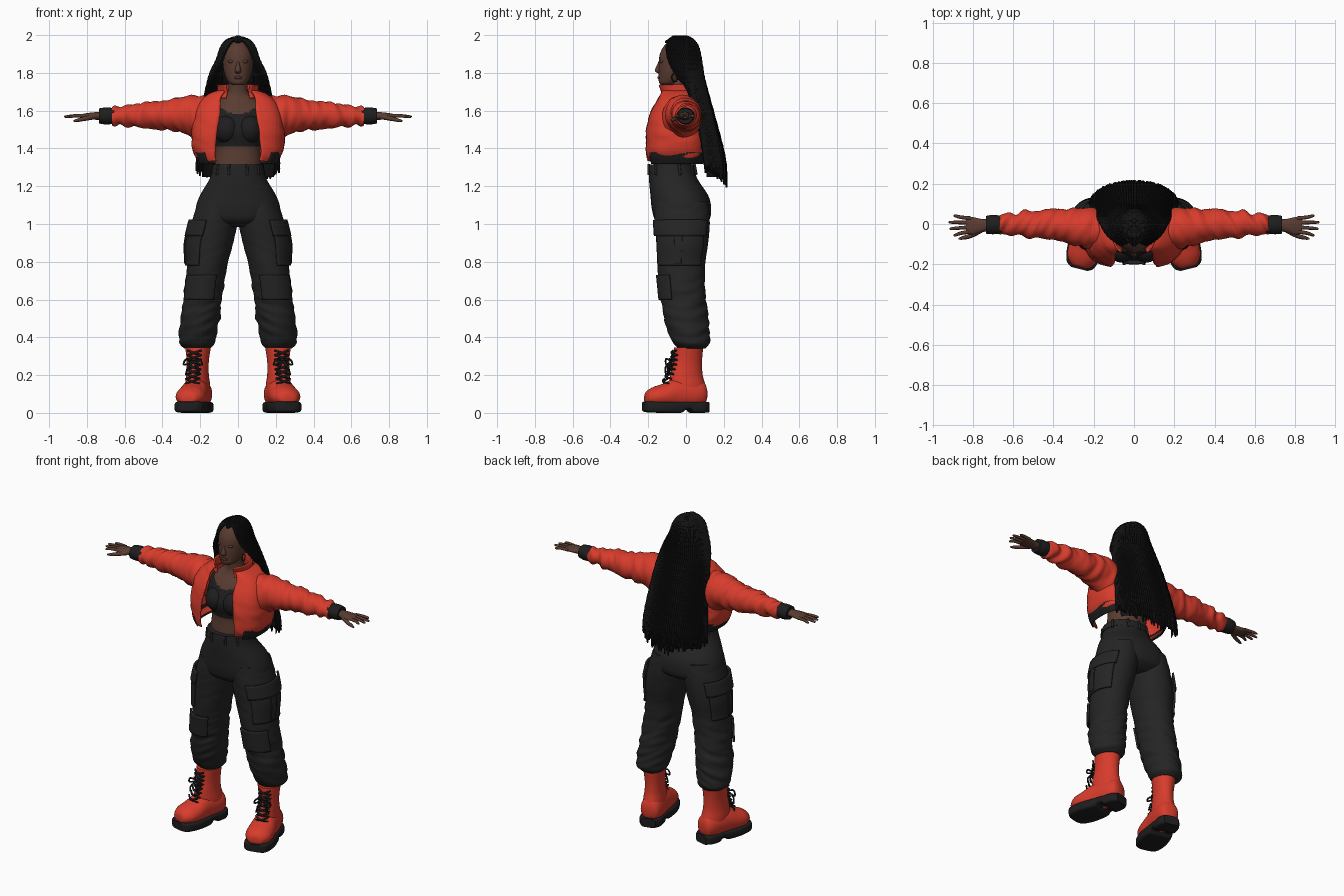
import bpy, bmesh, random
from math import sin, cos, radians, copysign
from mathutils import Vector, Matrix, noise

random.seed(4)
if "Cube" in bpy.data.objects:
    bpy.data.objects.remove(bpy.data.objects["Cube"])


def material(name, *rgb):
    m = bpy.data.materials.new(name)
    m.use_nodes = True
    m.diffuse_color = (*rgb, 1)
    m.node_tree.nodes["Principled BSDF"].inputs["Base Color"].default_value = (*rgb, 1)
    return m


RED = material("bright red", .68, .045, .025)
SKIN = material("brown skin", .1, .045, .03)
LIPS = material("dark lips", .08, .03, .022)
PANTS = material("charcoal cloth", .018, .018, .019)
BLACK = material("black knit", .013, .013, .014)
HAIR = material("black hair", .006, .006, .006)
SOLE = material("dark rubber", .014, .013, .013)


def finish(source, name, mat, mirror=False, thick=0):
    """Turn a bmesh or mesh into a smooth shaded object."""
    mesh = source
    if isinstance(source, bmesh.types.BMesh):
        mesh = bpy.data.meshes.new(name)
        source.to_mesh(mesh)
        source.free()
    obj = bpy.data.objects.new(name, mesh)
    bpy.context.scene.collection.objects.link(obj)
    mesh.materials.clear()
    mesh.materials.append(mat)
    bpy.ops.object.select_all(action='DESELECT')
    obj.select_set(True)
    bpy.context.view_layer.objects.active = obj
    bpy.ops.object.shade_smooth_by_angle(angle=radians(50))
    if thick:
        mod = obj.modifiers.new("thickness", 'SOLIDIFY')
        mod.thickness, mod.offset = thick, 1
    if mirror:
        obj.modifiers.new("mirror", 'MIRROR')
    return obj


def spline(rows, steps):
    """Smooth curve through rows of numbers."""
    rows = [Vector(r) for r in rows]
    out = []
    for i in range(len(rows) - 1):
        a, b, c, d = (rows[min(max(i + k, 0), len(rows) - 1)] for k in (-1, 0, 1, 2))
        for s in range(steps):
            t = s / steps
            out.append(b + (c - a) * (t / 2) + (a * 2 - b * 5 + c * 4 - d) * (t * t / 2)
                       + (b * 3 - a - c * 3 + d) * (t ** 3 / 2))
    return out + [rows[-1]]


def loft(name, rows, mat, axis=2, n=32, steps=5, power=2, face=-90, wrinkle=None, mirror=False, thick=0):
    """Skin rings (place, centre, centre, radius, radius[, half opening angle])."""
    gap = len(rows[0]) > 5
    a, b = (axis + 1) % 3, (axis + 2) % 3
    bm = bmesh.new()
    rings = []
    for row in spline(rows, steps):
        g = row[5] if gap else 0
        centre = Vector((0, 0, 0))
        centre[axis], centre[a], centre[b] = row[:3]
        ring = []
        for j in range(n + gap):
            ang = radians(face + g + (360 - 2 * g) * j / n)
            off = Vector((0, 0, 0))
            off[a] = row[3] * copysign(abs(cos(ang)) ** (2 / power), cos(ang))
            off[b] = row[4] * copysign(abs(sin(ang)) ** (2 / power), sin(ang))
            p = centre + off
            if wrinkle:
                q = p * 8
                q[axis] = row[0] * 28 + off[a] * 14
                p += off.normalized() * noise.noise(q) * wrinkle(row[0])
            ring.append(bm.verts.new(p))
        rings.append(ring)
    for low, high in zip(rings, rings[1:]):
        for j in range(n):
            k = (j + 1) % (n + gap)
            bm.faces.new((low[j], low[k], high[k], high[j]))
    if not gap:
        bm.faces.new(rings[0][::-1])
        bm.faces.new(rings[-1])
    return finish(bm, name, mat, mirror, thick)


def rods(name, paths, mat, mirror=False, res=2):
    """Round rods along paths of (x, y, z, radius)."""
    curve = bpy.data.curves.new(name, 'CURVE')
    curve.dimensions, curve.bevel_depth = '3D', 1
    curve.bevel_resolution, curve.use_fill_caps = res, True
    for path in paths:
        s = curve.splines.new('POLY')
        s.points.add(len(path) - 1)
        for point, (x, y, z, r) in zip(s.points, path):
            point.co, point.radius = (x, y, z, 1), r
    temp = bpy.data.objects.new(name + "_path", curve)
    bpy.context.scene.collection.objects.link(temp)
    graph = bpy.context.evaluated_depsgraph_get()
    mesh = bpy.data.meshes.new_from_object(temp.evaluated_get(graph))
    bpy.data.objects.remove(temp)
    return finish(mesh, name, mat, mirror)


def ball(name, place, size, mat, mirror=False):
    bm = bmesh.new()
    bmesh.ops.create_uvsphere(bm, u_segments=24, v_segments=16, radius=1,
                              matrix=Matrix.LocRotScale(Vector(place), None, Vector(size)))
    return finish(bm, name, mat, mirror)


# Head and face
loft("head", [(1.735, 0, -.1, .028, .03), (1.75, 0, -.085, .05, .058), (1.79, 0, -.06, .07, .085),
              (1.84, 0, -.045, .08, .1), (1.9, 0, -.04, .082, .098), (1.95, 0, -.035, .06, .075),
              (1.978, 0, -.03, .025, .035)], SKIN)
loft("nose", [(1.798, 0, -.138, .012, .01), (1.812, 0, -.143, .017, .022), (1.85, 0, -.138, .008, .012),
              (1.875, 0, -.13, .006, .008)], SKIN, n=16)
ball("eyelids", (.034, -.127, 1.86), (.018, .012, .009), SKIN, True)
ball("lips", (0, -.138, 1.775), (.023, .014, .009), LIPS)
rods("earrings", [[(.082, -.06 + .016 * cos(t), 1.775 + .022 * sin(t), .003)
                   for t in (radians(30 * k) for k in range(13))]], BLACK, True)

# Torso with a scooped crop top coloured by height
torso = loft("torso", [(1.27, 0, -.075, .12, .1), (1.33, 0, -.07, .122, .1), (1.41, 0, -.06, .122, .105),
                       (1.5, 0, -.06, .15, .12), (1.6, 0, -.04, .155, .095), (1.66, 0, -.03, .095, .062),
                       (1.7, 0, -.03, .055, .052), (1.78, 0, -.04, .05, .05)], SKIN, n=64, steps=10)
torso.data.materials.append(BLACK)
for f in torso.data.polygons:
    x, y, z = f.center
    f.material_index = int(1.41 < z < 1.58 + 5 * x * x)
ball("crop_top_bust", (.06, -.12, 1.5), (.07, .072, .075), BLACK, True)

# Cropped jacket
loft("jacket_body", [(1.335, 0, -.055, .2, .15, 25), (1.37, 0, -.055, .225, .156, 23), (1.43, 0, -.055, .238, .157, 20),
                     (1.51, 0, -.058, .236, .148, 18), (1.59, 0, -.05, .222, .135, 16), (1.65, 0, -.04, .19, .112, 20),
                     (1.685, 0, -.035, .145, .1, 25), (1.7, 0, -.035, .105, .095, 28)],
     RED, n=64, power=3, wrinkle=lambda z: .006, thick=.008)
loft("jacket_hem", [(1.322, 0, -.055, .2, .15, 42), (1.35, 0, -.055, .215, .159, 42), (1.38, 0, -.055, .226, .162, 42)],
     BLACK, n=64, power=3, thick=.008)
loft("jacket_collar", [(1.665, 0, -.035, .118, .102, 30), (1.7, 0, -.04, .1, .1, 33), (1.738, 0, -.05, .1, .112, 38)],
     RED, thick=.01)
loft("sleeves", [(.13, -.03, 1.585, .08, .08), (.2, -.025, 1.568, .105, .115), (.3, -.012, 1.577, .088, .09),
                 (.42, 0, 1.577, .073, .077), (.52, -.002, 1.575, .066, .065), (.61, -.003, 1.572, .055, .052),
                 (.65, -.003, 1.571, .054, .05), (.668, -.003, 1.571, .045, .042)],
     RED, axis=0, steps=10, wrinkle=lambda x: .017 if x > .2 else .006, mirror=True)
loft("sleeve_cuffs", [(.655, -.003, 1.572, .044, .042), (.7, -.003, 1.572, .048, .045), (.735, -.004, 1.572, .044, .04)],
     BLACK, axis=0, mirror=True)

# Hands
loft("palms", [(.71, -.005, 1.572, .028, .022), (.755, -.008, 1.572, .033, .02), (.8, -.01, 1.571, .044, .016),
               (.835, -.006, 1.57, .04, .01)], SKIN, axis=0, n=24, mirror=True)
fingers = []
for k, tip in enumerate((.895, .92, .915, .895)):
    y = .028 - .022 * k
    fingers.append([(.81, y, 1.572, .01), (.86, y * 1.2, 1.573, .009), (tip - .008, y * 1.45, 1.568, .007),
                    (tip, y * 1.5, 1.566, .003)])
fingers.append([(.76, -.03, 1.568, .014), (.81, -.058, 1.558, .012), (.85, -.069, 1.549, .009), (.87, -.074, 1.545, .004)])
rods("fingers", [spline(p, 3) for p in fingers], SKIN, True)

# Cargo trousers
LEG = [(.342, .215, .03, .068, .072), (.37, .215, .028, .092, .098), (.42, .212, .016, .1, .108),
       (.5, .2, 0, .104, .116), (.6, .187, -.012, .103, .12), (.7, .175, -.02, .104, .122),
       (.8, .16, -.025, .108, .128), (.9, .147, -.02, .122, .138), (1.02, .122, -.02, .12, .146), (1.12, .108, -.025, .1, .14)]
loft("trouser_legs", LEG, PANTS, n=48, steps=10, mirror=True,
     wrinkle=lambda z: .03 * min(1, max(.1, (.85 - z) / .35)) * min(1, z - .12))
loft("trouser_hips", [(.985, 0, -.02, .11, .09), (1.02, 0, -.02, .21, .142), (1.08, 0, -.024, .224, .157),
                      (1.15, 0, -.035, .202, .153), (1.24, 0, -.068, .15, .128), (1.315, 0, -.08, .128, .115)],
     PANTS, n=48, power=2.2)
loft("waistband", [(1.27, 0, -.076, .143, .125), (1.29, 0, -.078, .138, .123), (1.315, 0, -.08, .133, .119)],
     PANTS, n=48, power=2.2)
loops = []
for deg in (-140, -110, -70, -40, 20, 60, 90, 120, 160):
    c, s = cos(radians(deg)), sin(radians(deg))
    loops.append([(.146 * c, -.075 + .13 * s, 1.26, .007), (.136 * c, -.08 + .124 * s, 1.318, .007)])
rods("belt_loops", loops, PANTS)


def leg_patch(name, low, high, centre, half, grow):
    """Raised cloth panel wrapped on the leg."""
    rows = [(r[0], r[1], r[2], r[3] + grow, r[4] + grow, 180 - half) for r in spline(LEG, 10) if low <= r[0] <= high]
    loft(name, rows, PANTS, n=20, steps=1, face=centre + 180, mirror=True, thick=.012)


leg_patch("cargo_pockets", .77, .96, -8, 58, 0)
leg_patch("cargo_flaps", .935, 1.03, -8, 62, .008)
leg_patch("pocket_straps", .78, .96, -8, 8, .006)
leg_patch("knee_panels", .6, .73, -75, 45, .002)

# Boots are built straight, then turned out
boots = [
    loft("boot_shafts", [(.05, 0, .02, .06, .085), (.14, 0, .008, .064, .097), (.2, 0, .002, .058, .088),
                         (.27, 0, .008, .057, .078), (.345, 0, .014, .067, .078)], RED, mirror=True),
    loft("boot_feet", [(-.222, .075, 0, .02, .03), (-.212, .08, 0, .036, .05), (-.175, .085, 0, .053, .075),
                       (-.12, .09, 0, .066, .08), (-.05, .1, 0, .085, .073), (.05, .1, 0, .08, .067),
                       (.095, .1, 0, .065, .054), (.11, .1, 0, .03, .03)], RED, axis=1, mirror=True),
    loft("boot_soles", [(-.23, .034, 0, .024, .042), (-.205, .032, 0, .029, .072), (-.13, .03, 0, .03, .086),
                        (-.04, .03, 0, .03, .078), (-.015, .038, 0, .022, .073), (.015, .038, 0, .022, .071),
                        (.03, .03, 0, .03, .07), (.085, .03, 0, .03, .066), (.118, .03, 0, .028, .045)],
         SOLE, axis=1, power=5, mirror=True)]
laces = []
for i in range(7):
    z = .155 + .025 * i
    y = -.074 - .05 * ((.31 - z) / .16) ** 2
    for s in (-1, 1):
        laces.append(spline([(-.038 * s, y + .018, z, .005), (0, y - .004, z + .012, .006), (.038 * s, y + .012, z + .026, .005)], 4))
for s in (-1, 1):
    laces.append(spline([(0, -.08, .275, .005), (.035 * s, -.1, .285, .005), (.05 * s, -.095, .255, .005), (0, -.085, .272, .005)], 5))
    laces.append(spline([(0, -.085, .272, .005), (.025 * s, -.105, .24, .005), (.04 * s, -.1, .2, .004)], 5))
boots.append(rods("boot_laces", laces, BLACK, True))
for part in boots:
    part.data.transform(Matrix.Translation((.215, 0, 0)) @ Matrix.Rotation(radians(14), 4, 'Z'))

# Hair underlayer and long braids from a centre parting
loft("hair_base", [(1.25, 0, .1, .19, .105, 95), (1.4, 0, .09, .198, .088, 92), (1.55, 0, .062, .185, .086, 90),
                   (1.7, 0, .02, .162, .08, 86), (1.79, 0, -.01, .135, .085, 70), (1.87, 0, -.027, .102, .098, 52),
                   (1.93, 0, -.03, .086, .092, 38), (1.965, 0, -.028, .06, .07, 22), (1.985, 0, -.026, .03, .04, 8),
                   (1.992, 0, -.026, .006, .01, 2)], HAIR, n=40)
LEVELS = [(1.972, -.028, .056, .066, -65), (1.935, -.03, .087, .093, -52), (1.87, -.026, .11, .104, -40),
          (1.79, -.008, .147, .098, -28), (1.7, .02, .17, .092, -5), (1.5, .07, .198, .097, 0), (1.34, .095, .215, .11, 0)]
braids = []
for layer, count in ((0, 24), (1, 16)):
    for side in (-1, 1):
        for i in range(count):
            a = (i + .5) / count
            path = [(0, -.11 + .12 * a, 1.96 + .032 * min(1, 3 * a), .007)]
            shrink = 1 - .06 * layer
            for z, cy, rx, ry, start in LEVELS:
                t = radians(start + (90 - start) * a)
                path.append((side * rx * shrink * cos(t), cy + ry * shrink * sin(t), z, .0085))
            t = radians(90 * a)
            end = 1.29 - .09 * a + random.uniform(-.02, .03) + .03 * layer
            path.append((side * .215 * cos(t) + random.uniform(-.008, .008), .1 + .115 * shrink * sin(t), end, .005))
            points = spline(path, 6)
            for k, p in enumerate(points):
                p[3] *= 1.1 if k % 2 else .88
            braids.append(points)
rods("braids", braids, HAIR, res=1)
